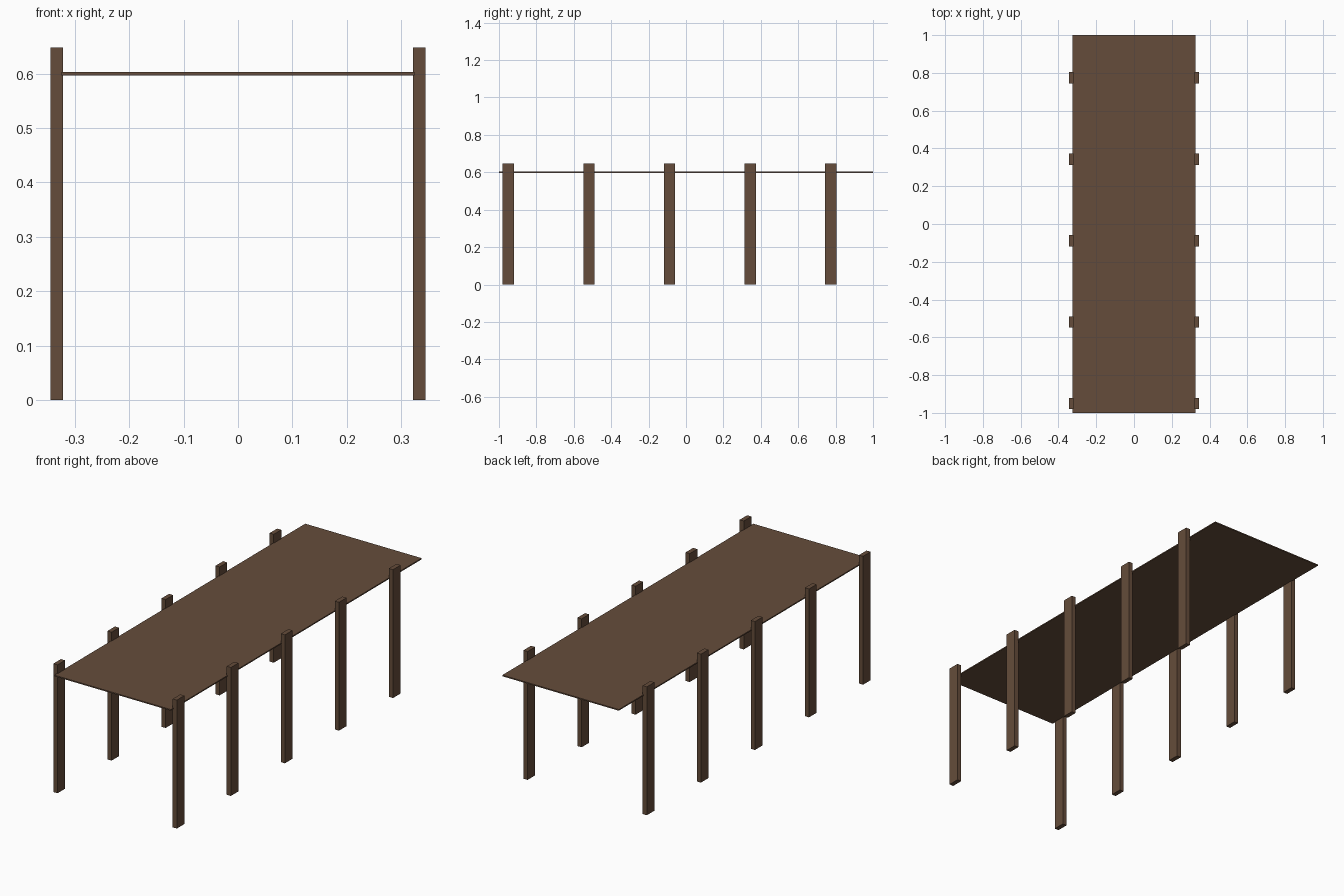
import bpy

if "Cube" in bpy.data.objects:
    bpy.data.objects.remove(bpy.data.objects["Cube"])

wood = bpy.data.materials.new("dark_wood")
wood.diffuse_color = (0.13, 0.073, 0.043, 1)
wood.use_nodes = True
wood.node_tree.nodes["Principled BSDF"].inputs["Base Color"].default_value = wood.diffuse_color


def box(name, center, size):
    bpy.ops.mesh.primitive_cube_add(size=1, location=center)
    ob = bpy.context.object
    ob.name = name
    ob.scale = size
    bpy.ops.object.transform_apply(location=False, rotation=False, scale=True)
    ob.data.materials.append(wood)
    return ob


# Thin deck board
box("deck", (0, 0, 0.6), (0.65, 2.0, 0.006))

# Five pairs of posts along the long edges
HEIGHT = 0.648
for i in range(5):
    y = -0.95 + 0.431 * i
    for side, sx in (("left", -1), ("right", 1)):
        box(f"{side}_post_{i + 1}", (sx * 0.333, y, HEIGHT / 2),
            (0.023, 0.06, HEIGHT))
